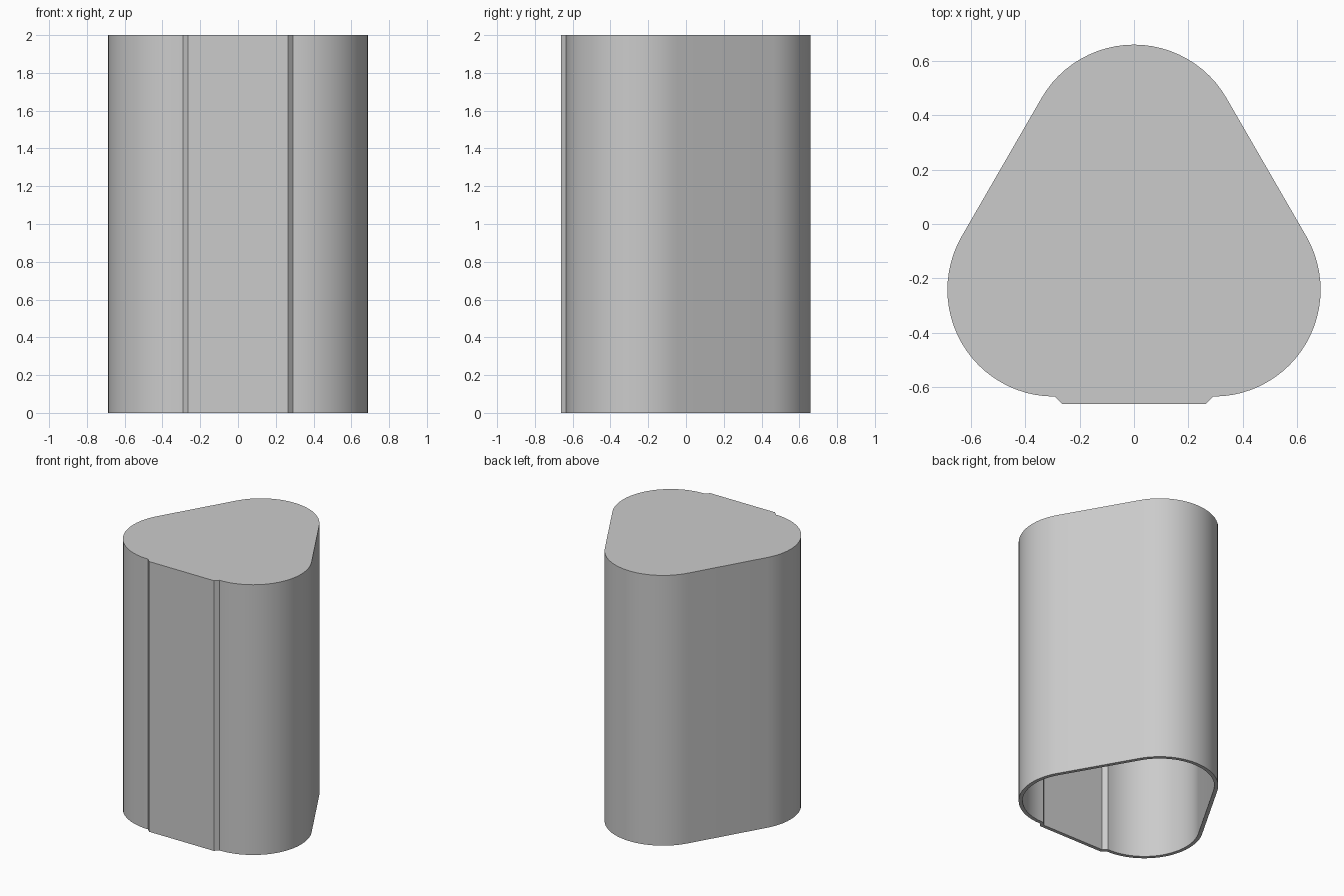
import bpy, bmesh
from math import sin, cos, tan, radians, sqrt

cube = bpy.data.objects.get("Cube")
if cube:
    bpy.data.objects.remove(cube, do_unlink=True)

HEIGHT = 2.0
WALL = 0.026
RADIUS = 0.393        # corner rounding
HALF = 0.294          # half the spacing of the corner centres
BASE_Y = -0.242       # y of the two front corner centres
STEP = 0.027          # height of the raised front panel
STEPS = 24            # segments per rounded corner


def outline(inset):
    """Rounded triangle with a raised front panel, offset inwards."""
    r = RADIUS - inset
    corners = [(HALF, BASE_Y, -90), (0, BASE_Y + HALF * sqrt(3), 30), (-HALF, BASE_Y, 150)]
    pts = []
    for cx, cy, start in corners:
        for i in range(STEPS + 1):
            a = radians(start + 120 * i / STEPS)
            pts.append((cx + r * cos(a), cy + r * sin(a)))
    # Raised panel with 45 degree sides
    shift = inset * tan(radians(22.5))
    top, low = HALF - 0.002 - shift, HALF - 0.002 - STEP - shift
    y = BASE_Y - r
    pts += [(-top, y), (-low, y - STEP), (low, y - STEP), (top, y)]
    return pts


def ring(bm, inset, z):
    return [bm.verts.new((x, y, z)) for x, y in outline(inset)]


def bridge(bm, a, b):
    for i in range(len(a)):
        j = (i + 1) % len(a)
        bm.faces.new((a[i], a[j], b[j], b[i]))


# Hollow shell, closed on top and open underneath
bm = bmesh.new()
outer_low, outer_top = ring(bm, 0, 0), ring(bm, 0, HEIGHT)
inner_low, inner_top = ring(bm, WALL, 0), ring(bm, WALL, HEIGHT - WALL)
bridge(bm, outer_low, outer_top)
bridge(bm, inner_low, outer_low)
bridge(bm, inner_top, inner_low)
bm.faces.new(outer_top)
bm.faces.new(inner_top[::-1])
bmesh.ops.recalc_face_normals(bm, faces=bm.faces)
mesh = bpy.data.meshes.new("cover_shell")
bm.to_mesh(mesh)
bm.free()

shell = bpy.data.objects.new("cover_shell", mesh)
bpy.context.collection.objects.link(shell)

# Plain grey
grey = bpy.data.materials.new("light_grey")
grey.use_nodes = True
colour = (0.6, 0.6, 0.6, 1)
grey.diffuse_color = colour
grey.node_tree.nodes["Principled BSDF"].inputs["Base Color"].default_value = colour
mesh.materials.append(grey)

bpy.ops.object.select_all(action="DESELECT")
shell.select_set(True)
bpy.context.view_layer.objects.active = shell
bpy.ops.object.shade_smooth_by_angle(angle=radians(30))
